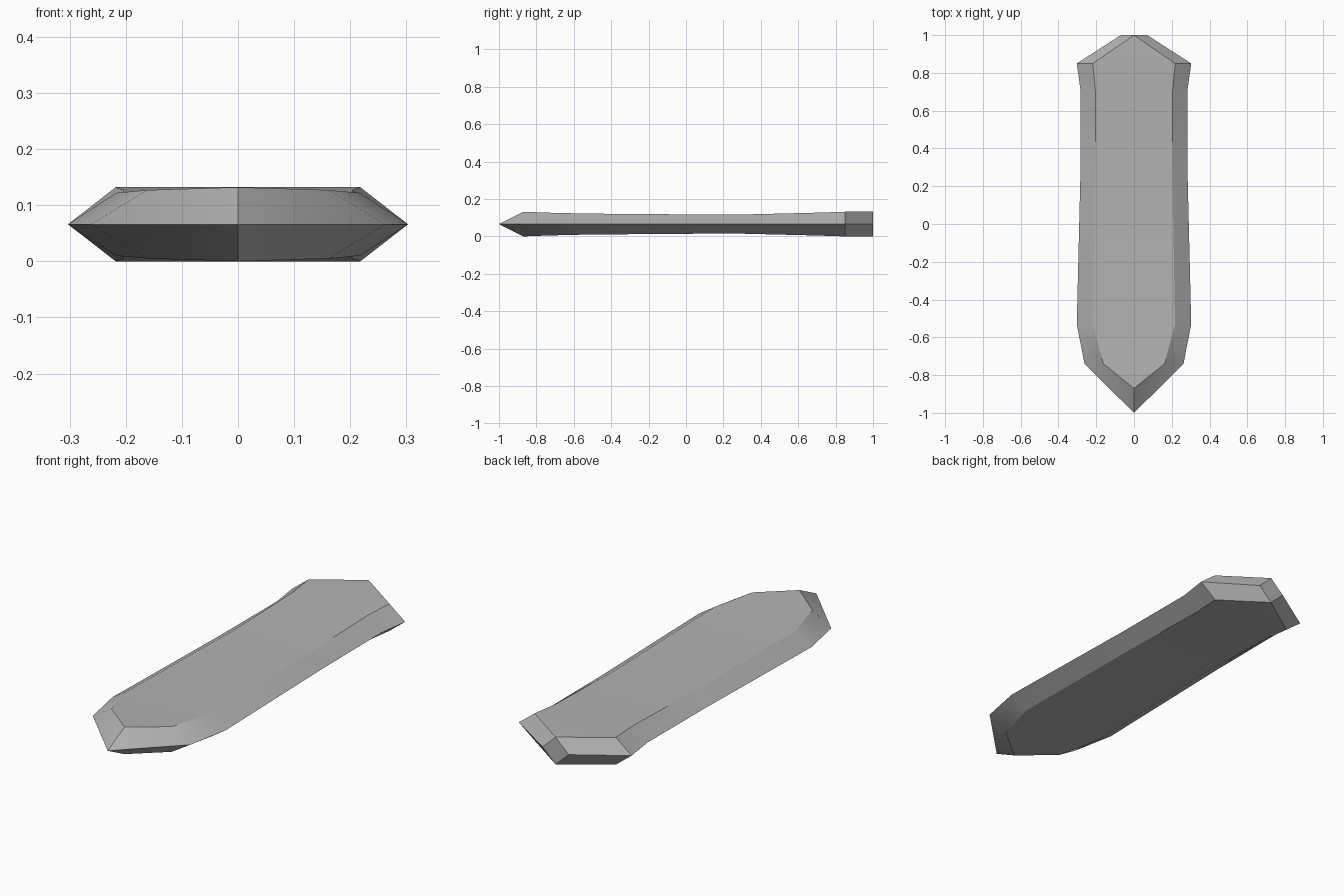
import bpy
import bmesh
import math

cube = bpy.data.objects.get("Cube")
if cube:
    bpy.data.objects.remove(cube, do_unlink=True)

MID = 0.066  # height of the sharp edge

# Stations from back to tip: edge y, edge x, flat y, flat x, half thickness
STATIONS = [
    (1.0, 0.07, 1.0, 0.0, 0.066),
    (0.85, 0.303, 0.85, 0.218, 0.066),
    (0.70, 0.282, 0.70, 0.204, 0.061),
    (0.25, 0.284, 0.25, 0.204, 0.050),
    (-0.53, 0.303, -0.53, 0.217, 0.056),
    (-0.74, 0.262, -0.74, 0.162, 0.061),
    (-1.0, 0.0, -0.87, 0.0, 0.066),
]

grey = bpy.data.materials.new("stone grey")
grey.use_nodes = True
colour = (0.45, 0.45, 0.45, 1.0)
grey.diffuse_color = colour
grey.node_tree.nodes["Principled BSDF"].inputs["Base Color"].default_value = colour

# Six-sided cross-sections joined along the length
bm = bmesh.new()
rings = []
for ye, xe, yf, xf, h in STATIONS:
    points = [(-xe, ye, MID), (-xf, yf, MID + h), (xf, yf, MID + h),
              (xe, ye, MID), (xf, yf, MID - h), (-xf, yf, MID - h)]
    rings.append([bm.verts.new(p) for p in points])
for a, b in zip(rings, rings[1:]):
    for i in range(6):
        j = (i + 1) % 6
        bm.faces.new((a[i], a[j], b[j], b[i]))

# Close the diamond-shaped back end; the tip closes by merging
bm.faces.new(rings[0])
bmesh.ops.remove_doubles(bm, verts=bm.verts, dist=0.0005)
bmesh.ops.recalc_face_normals(bm, faces=bm.faces)

mesh = bpy.data.meshes.new("bevelled_slab")
bm.to_mesh(mesh)
bm.free()
mesh.materials.append(grey)
slab = bpy.data.objects.new("bevelled_slab", mesh)
bpy.context.collection.objects.link(slab)

# Smooth the gentle bends, keep the bevels crisp
bpy.ops.object.select_all(action="DESELECT")
slab.select_set(True)
bpy.context.view_layer.objects.active = slab
bpy.ops.object.shade_smooth_by_angle(angle=math.radians(30))
